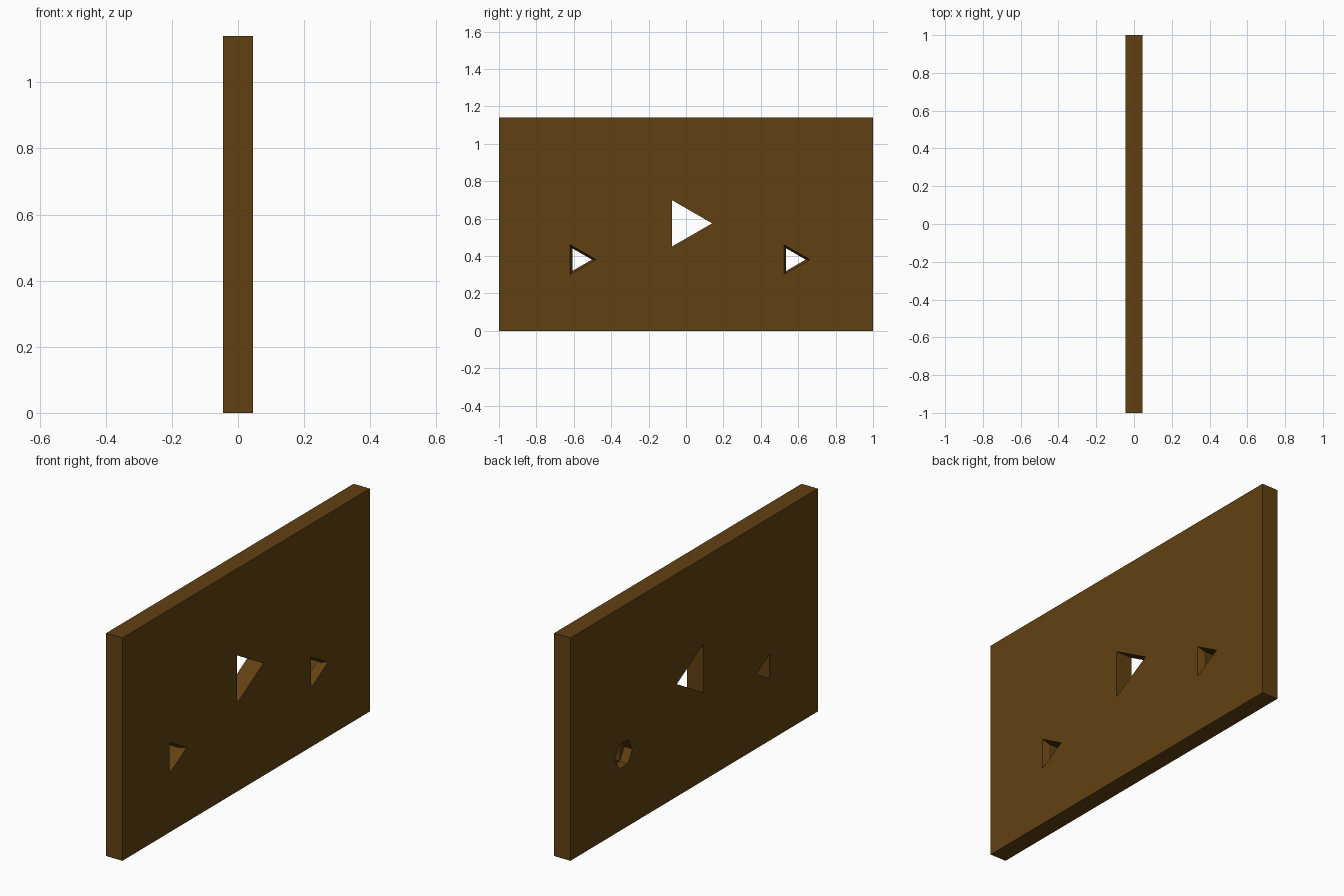
import bpy, bmesh
from math import cos, sin, tau

if "Cube" in bpy.data.objects:
    bpy.data.objects.remove(bpy.data.objects["Cube"])

HALF, HEIGHT = 0.046, 1.14


def loft(name, y, z, sides, sections):
    """Closed solid along x: sections are (x, radius) pairs of a regular polygon."""
    bm = bmesh.new()
    rings = [[bm.verts.new((x, y + r * cos(tau * i / sides), z + r * sin(tau * i / sides)))
              for i in range(sides)] for x, r in sections]
    for a, b in zip(rings, rings[1:]):
        for i in range(sides):
            j = (i + 1) % sides
            bm.faces.new((a[i], a[j], b[j], b[i]))
    bm.faces.new(rings[0])
    bm.faces.new(rings[-1])
    bmesh.ops.recalc_face_normals(bm, faces=bm.faces)
    mesh = bpy.data.meshes.new(name)
    bm.to_mesh(mesh)
    bm.free()
    obj = bpy.data.objects.new(name, mesh)
    bpy.context.collection.objects.link(obj)
    obj.hide_render = True
    return obj


# Flat board
bpy.ops.mesh.primitive_cube_add(size=1, location=(0, 0, HEIGHT / 2))
board = bpy.context.object
board.name = "board"
board.scale = (2 * HALF, 2, HEIGHT)
bpy.ops.object.transform_apply(location=True, scale=True)
mat = bpy.data.materials.new("brown")
mat.diffuse_color = (0.12, 0.052, 0.006, 1)
mat.use_nodes = True
mat.node_tree.nodes["Principled BSDF"].inputs["Base Color"].default_value = mat.diffuse_color
board.data.materials.append(mat)

# Large centre hole
cutters = [loft("centre_cutter", -0.003, 0.575, 3, [(-0.1, 0.143), (0.1, 0.143)])]

# Two small holes, countersunk on the +x face
SINK, R_IN, R_OUT = 0.03, 0.07, 0.0925
slope = (R_OUT - R_IN) / SINK
for name, y in (("left", -0.573), ("right", 0.57)):
    cutters.append(loft(name + "_cutter", y, 0.381, 3,
                        [(-0.1, R_IN), (HALF - SINK, R_IN),
                         (HALF + 0.02, R_OUT + 0.02 * slope)]))

# Hexagonal pocket on the back of one hole
cutters.append(loft("pocket_cutter", 0.57, 0.381, 6, [(-0.1, 0.071), (0.0, 0.071)]))

# Cut the holes, then drop the cutters
bpy.context.view_layer.objects.active = board
for c in cutters:
    mod = board.modifiers.new(c.name, 'BOOLEAN')
    mod.operation = 'DIFFERENCE'
    mod.solver = 'EXACT'
    mod.object = c
    bpy.ops.object.modifier_apply(modifier=mod.name)
    bpy.data.objects.remove(c)
